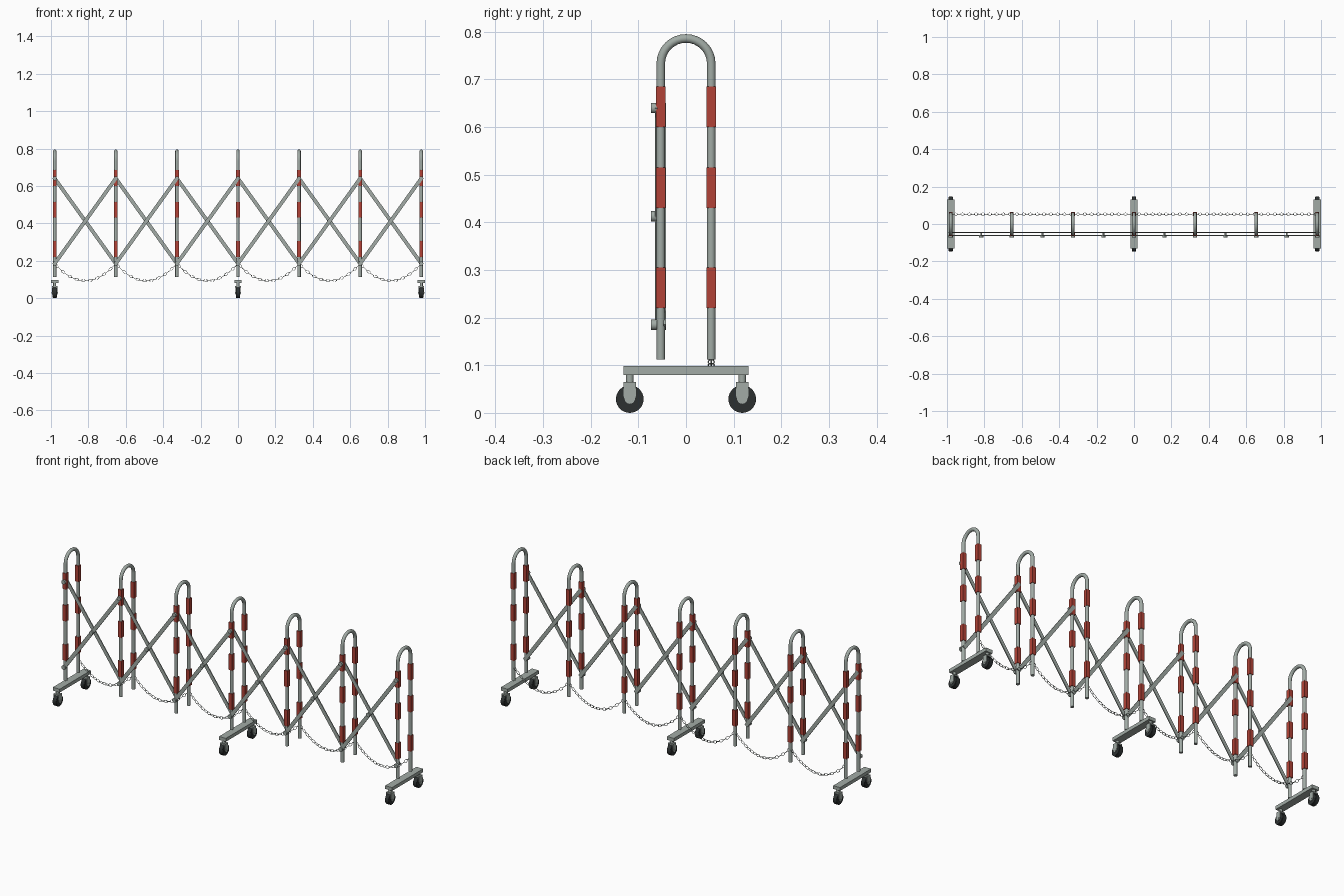
import bpy, bmesh, math
from mathutils import Vector, Matrix

cube = bpy.data.objects.get("Cube")
if cube:
    bpy.data.objects.remove(cube, do_unlink=True)


def material(name, rgb):
    m = bpy.data.materials.new(name)
    m.use_nodes = True
    m.diffuse_color = (*rgb, 1)
    m.node_tree.nodes["Principled BSDF"].inputs["Base Color"].default_value = (*rgb, 1)
    return m


steel = material("galvanised_steel", (0.36, 0.41, 0.38))
red = material("red_band", (0.44, 0.055, 0.038))
rubber = material("black_rubber", (0.025, 0.03, 0.03))


def finish(name, bm, mat, smooth=True):
    bmesh.ops.recalc_face_normals(bm, faces=bm.faces[:])
    me = bpy.data.meshes.new(name)
    bm.to_mesh(me)
    bm.free()
    me.materials.append(mat)
    ob = bpy.data.objects.new(name, me)
    bpy.context.collection.objects.link(ob)
    if smooth:
        bpy.ops.object.select_all(action='DESELECT')
        ob.select_set(True)
        bpy.context.view_layer.objects.active = ob
        bpy.ops.object.shade_smooth_by_angle(angle=math.radians(40))
    return ob


def rod(bm, a, b, r, sides=16):
    a, b = Vector(a), Vector(b)
    d = b - a
    mat = Matrix.Translation((a + b) / 2) @ d.to_track_quat('Z', 'Y').to_matrix().to_4x4()
    bmesh.ops.create_cone(bm, cap_ends=True, segments=sides, radius1=r, radius2=r,
                          depth=d.length, matrix=mat)


def box(bm, centre, size, turn=0.0):
    # Box turned about the y axis
    mat = Matrix.Translation(centre) @ Matrix.Rotation(turn, 4, 'Y') @ Matrix.Diagonal((*size, 1))
    bmesh.ops.create_cube(bm, size=1, matrix=mat)


def sweep(bm, path, side, r, sides, closed=False):
    # Tube along a planar path whose plane normal is "side"
    rings, n = [], len(path)
    for i, p in enumerate(path):
        before = path[i - 1] if (closed or i) else p
        after = path[(i + 1) % n] if (closed or i < n - 1) else p
        out = side.cross((after - before).normalized())
        rings.append([bm.verts.new(p + r * (math.cos(t) * side + math.sin(t) * out))
                      for t in (2 * math.pi * k / sides for k in range(sides))])
    for i in range(n if closed else n - 1):
        a, b = rings[i], rings[(i + 1) % n]
        for k in range(sides):
            j = (k + 1) % sides
            bm.faces.new((a[k], a[j], b[j], b[k]))
    if not closed:
        bm.faces.new(rings[0])
        bm.faces.new(rings[-1])


STEP = 0.98 / 3
POSTS = [i * STEP for i in range(-3, 4)]
LEG_Y, LOW, HIGH = 0.053, 0.185, 0.64
X, Y = Vector((1, 0, 0)), Vector((0, 1, 0))

# Hooped posts with red square sleeves
for i, x in enumerate(POSTS):
    bm = bmesh.new()
    path = [Vector((x, -LEG_Y, 0.112))]
    for k in range(17):
        t = math.pi * k / 16
        path.append(Vector((x, -LEG_Y * math.cos(t), 0.733 + LEG_Y * math.sin(t))))
    path.append(Vector((x, LEG_Y, 0.112)))
    sweep(bm, path, X, 0.009, 16)
    finish(f"hoop_post_{i + 1}", bm, steel)
    bm = bmesh.new()
    for y in (-LEG_Y, LEG_Y):
        for z in (0.2625, 0.4725, 0.6425):
            box(bm, (x, y, z), (0.0208, 0.0208, 0.085))
    finish(f"red_sleeves_{i + 1}", bm, red, smooth=False)

# Crossed flat scissor bars, rising ones in front and falling ones behind
length = math.hypot(STEP, HIGH - LOW) + 0.012
angle = math.atan2(HIGH - LOW, STEP)
for name, y, turn in (("front", -0.0625, -angle), ("rear", -0.0445, angle)):
    bars = bmesh.new()
    for x in POSTS[:-1]:
        box(bars, (x + STEP / 2, y, (LOW + HIGH) / 2), (length, 0.005, 0.0195), turn)
    finish(f"scissor_bars_{name}", bars, steel, smooth=False)

# Pivot bolts at the bar ends and crossings
pivots = bmesh.new()
crossings = [(x + STEP / 2, (LOW + HIGH) / 2) for x in POSTS[:-1]]
for x, z in [(x, z) for x in POSTS for z in (LOW, HIGH)] + crossings:
    rod(pivots, (x, -0.073, z), (x, -0.061, z), 0.011)
for x, z in crossings:
    rod(pivots, (x, -0.062, z), (x, -0.044, z), 0.005)
finish("pivot_bolts", pivots, steel)

# Hanging chain with alternately turned links
chain = bmesh.new()
LINKS, SAG = 18, 0.092
for a in POSTS[:-1]:
    for k in range(LINKS):
        u = (k + 0.5) / LINKS
        centre = Vector((a + u * STEP, LEG_Y, LOW - SAG * 4 * u * (1 - u)))
        along = Vector((STEP, 0, -SAG * 4 * (1 - 2 * u))).normalized()
        across = Y if k % 2 else along.cross(Y)
        ring = [centre + 0.0118 * math.cos(t) * along + 0.0065 * math.sin(t) * across
                for t in (math.pi * j / 6 for j in range(12))]
        sweep(chain, ring, along.cross(across), 0.0012, 6, closed=True)
finish("hanging_chain", chain, steel)

# Base beams with a caster at each end
for label, x in (("right", POSTS[0]), ("middle", 0), ("left", POSTS[-1])):
    bm = bmesh.new()
    box(bm, (x, 0, 0.089), (0.04, 0.262, 0.018))
    finish(f"base_beam_{label}", bm, steel, smooth=False)

    fork, wheel = bmesh.new(), bmesh.new()
    for y in (-0.118, 0.118):
        rod(fork, (x, y, 0.06), (x, y, 0.081), 0.008)
        box(fork, (x, y, 0.0615), (0.030, 0.027, 0.007))
        for s in (-1, 1):
            # Fork cheek: broad upper plate stepping in to a rounded foot
            outline = [(-0.0135, 0.065), (-0.0135, 0.037)]
            outline += [(-0.011 * math.cos(t), 0.030 - 0.011 * math.sin(t))
                        for t in (math.pi * k / 8 for k in range(9))]
            outline += [(0.0135, 0.037), (0.0135, 0.065)]
            face = fork.faces.new([fork.verts.new((x + s * 0.0125, y + p, q)) for p, q in outline])
            ext = bmesh.ops.extrude_face_region(fork, geom=[face])
            moved = [v for v in ext["geom"] if isinstance(v, bmesh.types.BMVert)]
            bmesh.ops.translate(fork, verts=moved, vec=(s * 0.0025, 0, 0))
        rod(fork, (x - 0.0165, y, 0.029), (x + 0.0165, y, 0.029), 0.005)
        rod(wheel, (x - 0.010, y, 0.029), (x + 0.010, y, 0.029), 0.029, 32)
        rod(wheel, (x - 0.012, y, 0.029), (x + 0.012, y, 0.029), 0.0265, 32)
    finish(f"caster_forks_{label}", fork, steel)
    finish(f"caster_wheels_{label}", wheel, rubber)
